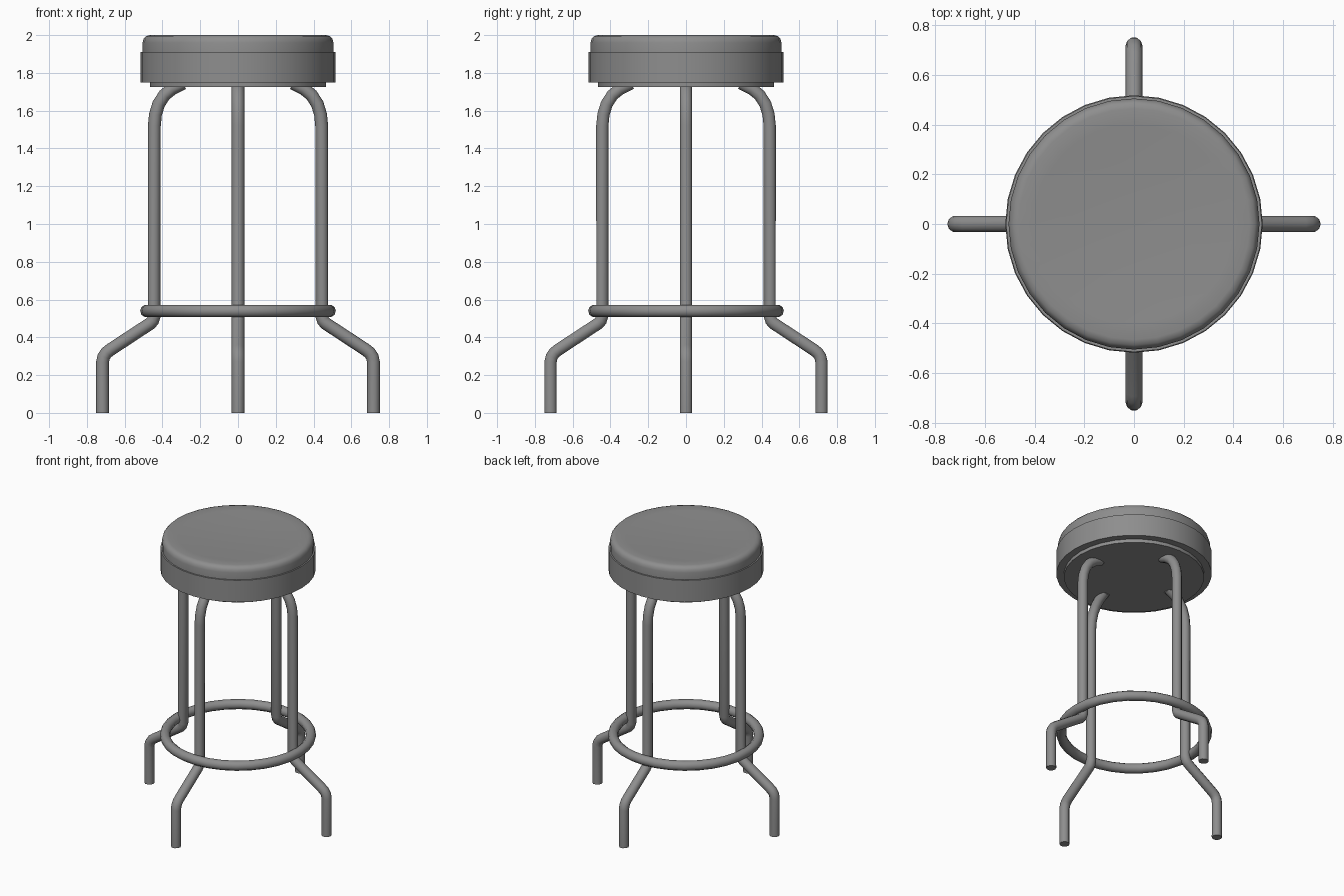
import bpy, math
from mathutils import Vector

if "Cube" in bpy.data.objects:
    bpy.data.objects.remove(bpy.data.objects["Cube"])

GREY = (0.27, 0.27, 0.27, 1)
grey = bpy.data.materials.new("plain grey")
grey.use_nodes = True
grey.diffuse_color = GREY
grey.node_tree.nodes["Principled BSDF"].inputs["Base Color"].default_value = GREY


def finish(obj, angle=40):
    obj.data.materials.clear()
    obj.data.materials.append(grey)
    bpy.ops.object.select_all(action='DESELECT')
    obj.select_set(True)
    bpy.context.view_layer.objects.active = obj
    bpy.ops.object.shade_smooth_by_angle(angle=math.radians(angle))


def lathe(name, profile, sides=32):
    """Revolve (radius, z) points, listed from the bottom up, around z."""
    verts, faces, rings = [], [], []
    for r, z in profile:
        ring = []
        for i in range(sides if r else 1):
            a = math.tau * i / sides
            ring.append(len(verts))
            verts.append((r * math.cos(a), r * math.sin(a), z))
        rings.append(ring)
    for low, high in zip(rings, rings[1:]):
        for i in range(sides):
            j = (i + 1) % sides
            if len(low) == 1:
                faces.append((low[0], high[j], high[i]))
            elif len(high) == 1:
                faces.append((low[i], low[j], high[0]))
            else:
                faces.append((low[i], low[j], high[j], high[i]))
    mesh = bpy.data.meshes.new(name)
    mesh.from_pydata(verts, [], faces)
    obj = bpy.data.objects.new(name, mesh)
    bpy.context.collection.objects.link(obj)
    finish(obj)


def tube(name, path, radius, turn):
    """Sweep a capped round tube along (outward, z) points."""
    curve = bpy.data.curves.new(name, 'CURVE')
    curve.dimensions = '3D'
    curve.bevel_depth = radius
    curve.bevel_resolution = 3
    curve.use_fill_caps = True
    spline = curve.splines.new('POLY')
    spline.points.add(len(path) - 1)
    out = Vector((math.cos(turn), math.sin(turn), 0))
    for point, (d, z) in zip(spline.points, path):
        point.co = (*(out * d + Vector((0, 0, z))), 1)
    obj = bpy.data.objects.new(name, curve)
    bpy.context.collection.objects.link(obj)
    bpy.ops.object.select_all(action='DESELECT')
    obj.select_set(True)
    bpy.context.view_layer.objects.active = obj
    bpy.ops.object.convert(target='MESH')
    finish(bpy.context.object, 50)


# Seat: mounting plate, side band and slightly dished cushion
lathe("seat_plate", [(0, 1.725), (0.465, 1.725), (0.465, 1.76), (0, 1.76)])
lathe("seat_band", [(0, 1.75), (0.515, 1.75), (0.515, 1.91), (0, 1.91)])
lathe("seat_cushion", [(0, 1.9), (0.505, 1.9), (0.505, 1.96), (0.5, 1.98),
                       (0.487, 1.995), (0.465, 2.0), (0.4, 1.997),
                       (0.25, 1.989), (0, 1.984)])

# Four bent tube legs
leg_path = [(0.717, 0), (0.717, 0.27), (0.711, 0.297), (0.697, 0.318),
            (0.675, 0.335), (0.465, 0.473), (0.451, 0.488), (0.443, 0.515),
            (0.443, 1.52), (0.437, 1.58), (0.42, 1.635), (0.39, 1.682),
            (0.35, 1.715), (0.29, 1.745)]
for i, side in enumerate(("left", "back", "right", "front")):
    tube(side + "_leg", leg_path, 0.034, i * math.pi / 2)

# Foot ring around the legs
bpy.ops.mesh.primitive_torus_add(location=(0, 0, 0.54), major_radius=0.484,
                                 minor_radius=0.034, major_segments=32,
                                 minor_segments=10)
bpy.context.object.name = "foot_ring"
finish(bpy.context.object, 50)
